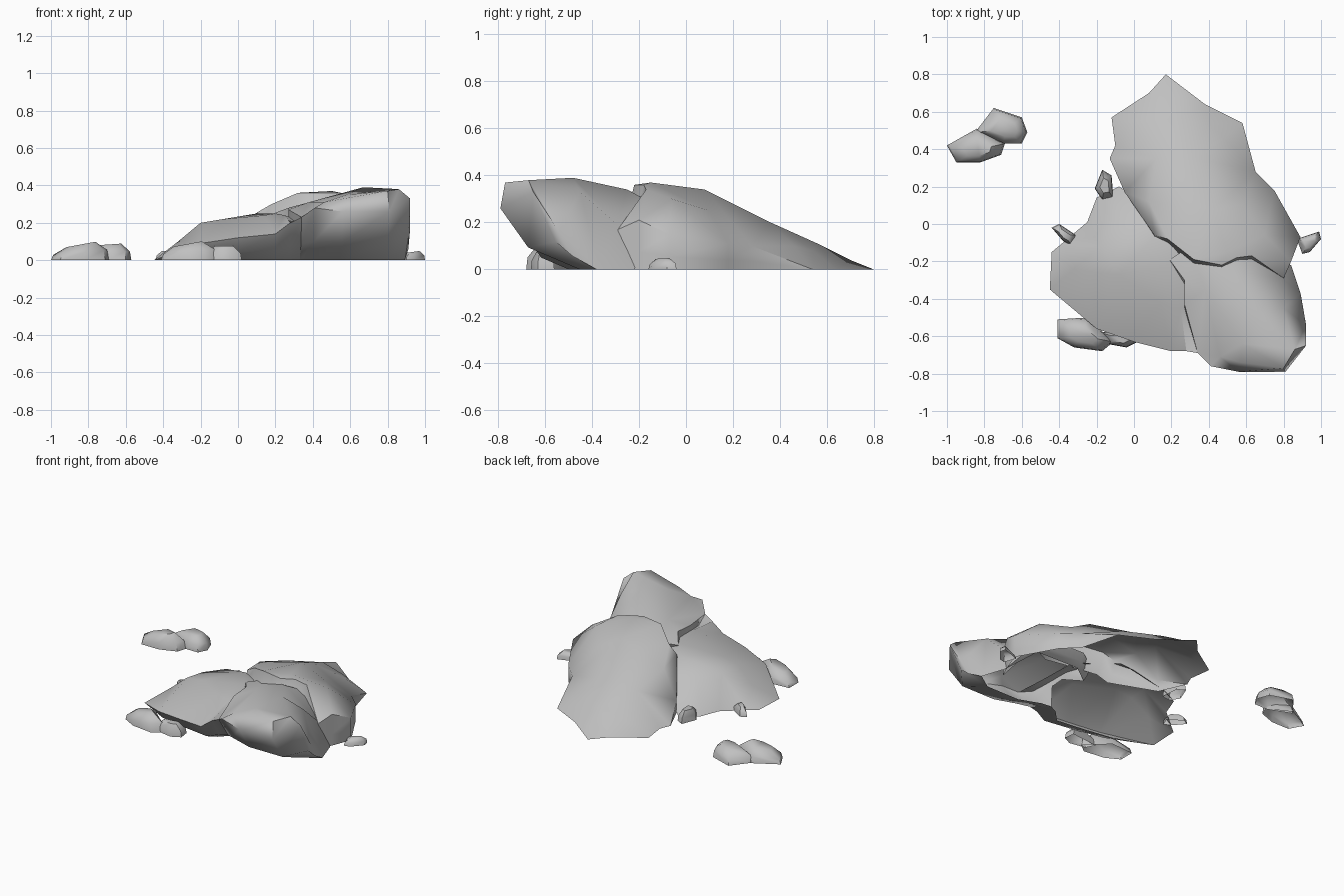
import bpy
import bmesh
from math import radians
from mathutils import Vector
from mathutils.geometry import delaunay_2d_cdt

default_cube = bpy.data.objects.get("Cube")
if default_cube:
    bpy.data.objects.remove(default_cube, do_unlink=True)

# One stone colour
STONE = (0.53, 0.53, 0.53, 1.0)
stone = bpy.data.materials.new("grey_stone")
stone.use_nodes = True
stone.diffuse_color = STONE
stone.node_tree.nodes["Principled BSDF"].inputs["Base Color"].default_value = STONE


def finish(name, mesh_data, angle):
    """Clean the shell, then make an object with smooth faces and sharp creases."""
    bmesh.ops.remove_doubles(mesh_data, verts=mesh_data.verts, dist=0.0005)
    mesh = bpy.data.meshes.new(name)
    mesh_data.to_mesh(mesh)
    mesh_data.free()
    mesh.materials.append(stone)
    rock = bpy.data.objects.new(name, mesh)
    bpy.context.collection.objects.link(rock)
    bpy.ops.object.select_all(action="DESELECT")
    rock.select_set(True)
    bpy.context.view_layer.objects.active = rock
    bpy.ops.object.shade_smooth_by_angle(angle=radians(angle))


def boulder(name, outer, inner, peaks, lip):
    """Open shell in centimetres: outer rim meets the ground, inner rim is a short lip."""
    rim = outer + inner
    points = [Vector(p) / 100 for p in rim + peaks]
    count = len(rim)
    loop = [(i, (i + 1) % count) for i in range(count)]
    flat, _, faces, origin, _, _ = delaunay_2d_cdt(
        [p.xy for p in points], loop, [], 1, 0.0001)
    bm = bmesh.new()
    top = [bm.verts.new(points[origin[i][0]]) for i in range(len(flat))]
    for face in faces:
        bm.faces.new([top[i] for i in face])

    def foot(i):
        p = points[i]
        if i >= len(outer):
            return Vector((p.x, p.y - 0.06, p.z - lip))
        if p.y > -0.3 or p.z == 0:
            return Vector((p.x, p.y, 0))
        return Vector((p.x * 0.97, min(p.y + 1.3 * p.z, -0.38), 0))

    def wall_point(i, height, shift):
        p, f = points[i], foot(i)
        q = p.lerp(f, shift)
        q.z = f.z + (p.z - f.z) * height
        return q

    # Walls below the rim, undercut along the front in two steps
    walls = loop if lip else loop[:len(outer) - 1]
    steps = ((1, 0), (0.36, 0.35), (0, 1))
    for i, j in walls:
        for upper, lower in zip(steps, steps[1:]):
            corners = []
            for c in (wall_point(j, *upper), wall_point(i, *upper),
                      wall_point(i, *lower), wall_point(j, *lower)):
                if all((c - u).length > 0.0005 for u in corners):
                    corners.append(c)
            if len(corners) > 2:
                bm.faces.new([bm.verts.new(c) for c in corners])
    finish(name, bm, 52)


def pebble(name, outline, height, lean):
    """Small open-bottomed stone: a domed hull over a ground outline, rising along x by lean."""
    base = [Vector((x, y, 0)) / 100 for x, y in outline]
    centre = sum(base, Vector()) / len(base)
    bm = bmesh.new()
    for scale, level in ((1, 0), (0.93, 0.5), (0.5, 1)):
        for p in base:
            q = centre + (p - centre) * scale
            q.z = height * level * (1 + lean * (q.x - centre.x))
            bm.verts.new(q)
    bmesh.ops.convex_hull(bm, input=bm.verts)
    bottom = [f for f in bm.faces if all(v.co.z < 0.001 for v in f.verts)]
    bmesh.ops.delete(bm, geom=bottom, context="FACES")
    bmesh.ops.recalc_face_normals(bm, faces=bm.faces)
    finish(name, bm, 48)


# Large rear slab sloping down to the back, with a cliff along its front
boulder(
    "rear_boulder",
    outer=[(80, -29, 17), (84, -20, 21), (89, -7, 15), (75, 18, 11),
           (65, 28, 10), (58, 54, 0), (38, 64, 0), (17, 80, 0), (8, 70, 0),
           (-12, 57, 0), (-10, 42, 0), (-13, 35, 0), (-5, 17, 8)],
    inner=[(11, -6, 26), (18, -8, 30), (32, -19, 36), (47, -22, 36),
           (55, -18, 36), (63, -17, 34)],
    peaks=[(50, -15, 37), (42, 8, 34), (30, 36, 20), (8, 12, 24), (24, 56, 11),
           (17, 70, 4), (-2, 55, 4), (40, 54, 8), (12, 35, 17), (70, -6, 30),
           (48, 46, 10), (58, 10, 25)],
    lip=0.13)

# Tall overhanging block at the front left
boulder(
    "front_boulder",
    outer=[(34, -69, 23), (41, -76, 28), (56, -79, 26), (81, -79, 26),
           (92, -65, 33), (92, -54, 16), (89, -37, 0), (84, -22, 0)],
    inner=[(60, -14, 28), (30, -12, 27), (19, -19, 25), (27, -30, 28), (27, -43, 27)],
    peaks=[(80, -77, 37), (57, -74, 33), (46, -71, 31), (67, -48, 39),
           (53, -25, 34), (80, -45, 33), (86, -67, 38), (38, -35, 31),
           (79, -29, 19), (58, -64, 35)],
    lip=0.08)

# Low wedge spreading out to the right
boulder(
    "side_boulder",
    outer=[(-8, 20, 0), (-20, 14, 0), (-25, 1, 0), (-38, -10, 0),
           (-44, -15, 0), (-45, -35, 0), (-20, -56, 9), (0, -63, 12),
           (20, -68, 14), (28, -68, 20), (34, -69, 23)],
    inner=[(36, -45, 20), (34, -18, 21), (15, 6, 17)],
    peaks=[(-18, -12, 19), (-20, -26, 20), (-32, -24, 10), (-8, -27, 22),
           (10, -8, 25), (20, -22, 25), (14, -42, 24), (-10, 2, 18), (25, -45, 24)],
    lip=0)

# Loose stones around the boulders
pebble("far_stone_low", [(-100, 42), (-95, 33), (-82, 33), (-71, 37), (-69, 43), (-84, 51)], 0.085, 2.2)
pebble("far_stone_high", [(-85, 49), (-70, 43), (-60, 43), (-57, 49), (-60, 57), (-75, 62)], 0.085, 0.8)
pebble("front_stone_large", [(-41, -51), (-41, -61), (-32, -66), (-17, -68), (-11, -63), (-25, -50)], 0.085, 2.2)
pebble("front_stone_small", [(-18, -58), (-15, -64), (-4, -66), (2, -63), (1, -56)], 0.075, 0)
pebble("side_stone", [(-44, -2), (-40, 0), (-31, -6), (-33, -12), (-38, -9)], 0.05, 0)
pebble("crevice_stone", [(-21, 19), (-17, 13), (-11, 14), (-12, 26), (-17, 29)], 0.07, 0)
pebble("left_stone", [(87, -8), (90, -16), (94, -15), (100, -8), (99, -4)], 0.045, 3)
